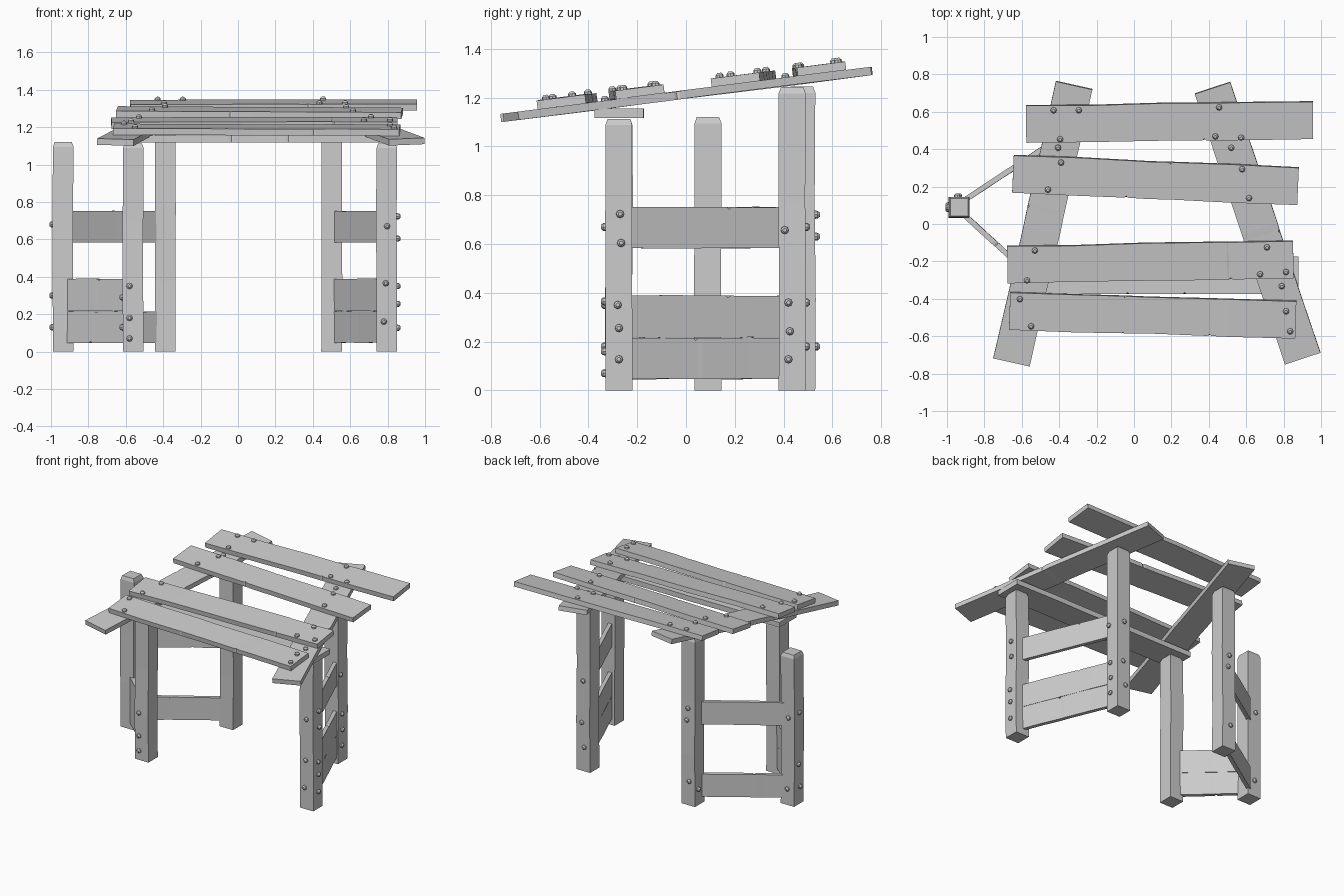
import bpy, bmesh, random
from mathutils import Vector

if "Cube" in bpy.data.objects:
    bpy.data.objects.remove(bpy.data.objects["Cube"])

random.seed(4)
SLOPE, MID = 0.127, 1.213          # roof plane: z = MID + SLOPE * y
ROOF_UP = Vector((0, -SLOPE, 1)).normalized()
Z = Vector((0, 0, 1))


def roof(x, y, off=0.0):
    return Vector((x, y, MID + SLOPE * y)) + ROOF_UP * off


def finish(name, bm):
    bmesh.ops.recalc_face_normals(bm, faces=bm.faces)
    me = bpy.data.meshes.new(name)
    bm.to_mesh(me)
    bm.free()
    ob = bpy.data.objects.new(name, me)
    bpy.context.collection.objects.link(ob)
    return ob


def loft(name, rings):
    bm = bmesh.new()
    rings = [[bm.verts.new(p) for p in r] for r in rings]
    for a, b in zip(rings, rings[1:]):
        for i in range(4):
            j = (i + 1) % 4
            bm.faces.new((a[i], a[j], b[j], b[i]))
    bm.faces.new(rings[0])
    bm.faces.new(rings[-1])
    return finish(name, bm)


# rough board between two centre points; nicks = (fraction, side) edge dents
def plank(name, p0, p1, width, thick, normal, nicks=(), wob=0.004):
    p0, p1 = Vector(p0), Vector(p1)
    d = p1 - p0
    length = d.length
    side = normal.cross(d).normalized()
    up = d.cross(side).normalized()
    stations = [(t, 0, 0) for t in (0, 0.23, 0.48, 0.77, 1)]
    for t, s in nicks:
        e = 0.011 / length
        stations += [(t - e, 0, s), (t, 0.009, s), (t + e, 0, s)]
    rings = []
    for t, dent, s in sorted(stations):
        j = 0 if s or t in (0, 1) else wob
        w0 = width / 2 + random.uniform(-j, j) - (dent if s < 0 else 0)
        w1 = width / 2 + random.uniform(-j, j) - (dent if s > 0 else 0)
        c = p0 + d * t + up * random.uniform(-j, j) * 0.6
        h = up * thick / 2
        # dents only bite the upper edge
        b0 = w0 + (dent if s < 0 else 0)
        b1 = w1 + (dent if s > 0 else 0)
        rings.append([c - side * b0 - h, c + side * b1 - h,
                      c + side * w1 + h, c - side * w0 + h])
    return loft(name, rings)


# square post with slightly uneven sides and a chamfered top
def post(name, x, y, height, r=0.055):
    rings = []
    for z, k, j in ((0, 1, 0), (height * .3, 1, .003), (height * .62, 1, .003),
                    (height - .025, 1, .001), (height, .84, 0)):
        ox, oy = random.uniform(-j, j), random.uniform(-j, j)
        rings.append([Vector((x + ox + sx * r * k, y + oy + sy * r * k, z))
                      for sx, sy in ((-1, -1), (1, -1), (1, 1), (-1, 1))])
    return loft(name, rings)


# domed bolt heads, all joined in one mesh
def bolts(name, items):
    bm = bmesh.new()
    for p, n in items:
        q = Vector(n).to_track_quat('Z', 'Y').to_matrix().to_4x4()
        for r1, r2, h0, h1 in ((.017, .016, -.006, .010), (.016, .008, .010, .019)):
            m = q.copy()
            m.translation = Vector(p) + Vector(n) * (h0 + h1) / 2
            bmesh.ops.create_cone(bm, cap_ends=True, segments=8, radius1=r1,
                                  radius2=r2, depth=h1 - h0, matrix=m)
    return finish(name, bm)


# posts
POSTS = {"outer_left_post": (-.935, .09, 1.12),
         "front_left_post": (-.56, -.275, 1.113),
         "back_left_post": (-.39, .475, 1.245),
         "back_right_post": (.5, .435, 1.243),
         "front_right_post": (.795, -.275, 1.113)}
for name, v in POSTS.items():
    post(name, *v)

# wall boards: run along each wall, at the listed mid heights
LOW, SECOND, HIGH = (.13, .168), (.302, .172), (.667, .168)
WALLS = {"right_wall_board": ((.79, -.25), (.52, .405), (LOW, SECOND, HIGH)),
         "left_front_wall_board": ((-.915, .055), (-.58, -.25), (LOW, SECOND)),
         "left_back_wall_board": ((-.91, .125), (-.40, .46), (LOW, HIGH))}
for name, (a, b, rows) in WALLS.items():
    a, b = Vector((*a, 0)), Vector((*b, 0))
    out = (b - a).cross(Z).normalized()
    for z, w in rows:
        plank(name, a + Z * z, b + Z * z, w, .028, out,
              [(random.uniform(.35, .65), random.choice((-1, 1)))], .002)

# flat front beam resting on the front posts
plank("front_beam", (-.645, -.275, 1.136), (.88, -.275, 1.136), .2, .038, Z,
      [(.4, -1), (.6, -1)], .003)

# sloped rails
plank("left_rail", roof(-.655, -.738), roof(-.32, .742), .2, .034, ROOF_UP,
      [(.55, 1)], .003)
plank("right_rail", roof(.902, -.718), roof(.42, .728), .2, .034, ROOF_UP,
      [(.45, -1)], .003)

# roof planks: left end, right end
ROOF = [((-.665, -.46), (.865, -.507), [(.4, -1), (.4, 1), (.7, -1)]),
        ((-.677, -.212), (.852, -.185), [(.78, -1)]),
        ((-.647, .273), (.877, .207), [(.4, -1), (.55, 1)]),
        ((-.577, .54), (.957, .56), [(.62, -1)])]
for a, b, nicks in ROOF:
    plank("roof_plank", roof(*a, .0345), roof(*b, .0345), .2, .035, ROOF_UP, nicks)

# roof bolts
ROOF_BOLTS = [(-.43, .615), (-.295, .615), (.455, .63), (.435, .475), (.573, .468),
              (-.395, .46), (-.39, .335), (-.46, .19), (.578, .3), (.615, .145),
              (-.53, -.135), (-.572, -.295), (.711, -.118), (.674, -.262),
              (.813, -.25), (-.61, -.395), (-.55, -.54), (.813, -.46), (.835, -.567)]
bolts("roof_bolts", [(roof(x, y, .052), ROOF_UP) for x, y in ROOF_BOLTS])
bolts("rail_bolts", [(roof(x, y, .017), ROOF_UP)
                     for x, y in ((-.406, .41), (.52, .41), (.79, -.33))])

# post bolts: post, face direction, (sideways offset, height)
FACES = [("front_right_post", (1, 0, 0), ((.005, .723), (.009, .604), (-.005, .35), (0, .255), (0, .127))),
         ("front_right_post", (0, -1, 0), ((.002, .67), (-.005, .365), (-.015, .16))),
         ("back_right_post", (1, 0, 0), ((-.03, .657), (-.015, .36), (-.009, .242), (-.015, .127))),
         ("back_right_post", (0, 1, 0), ((0, .67), (.01, .36), (-.01, .18))),
         ("front_left_post", (0, -1, 0), ((-.02, .35), (-.02, .18), (-.02, .07))),
         ("front_left_post", (-1, 0, 0), ((0, .29), (.01, .13))),
         ("back_left_post", (0, 1, 0), ((0, .72), (.01, .63), (-.01, .18))),
         ("back_left_post", (-1, 0, 0), ((.02, .12),)),
         ("outer_left_post", (-1, 0, 0), ((0, .68), (.01, .30), (-.01, .13))),
         ("outer_left_post", (0, 1, 0), ((-.01, .65), (0, .12)))]
items = []
for name, n, spots in FACES:
    x, y, _ = POSTS[name]
    n = Vector(n)
    for o, z in spots:
        tangent = Vector((abs(n.y), abs(n.x), 0))
        items.append((Vector((x, y, z)) + n * .055 + tangent * o, n))
bolts("post_bolts", items)
